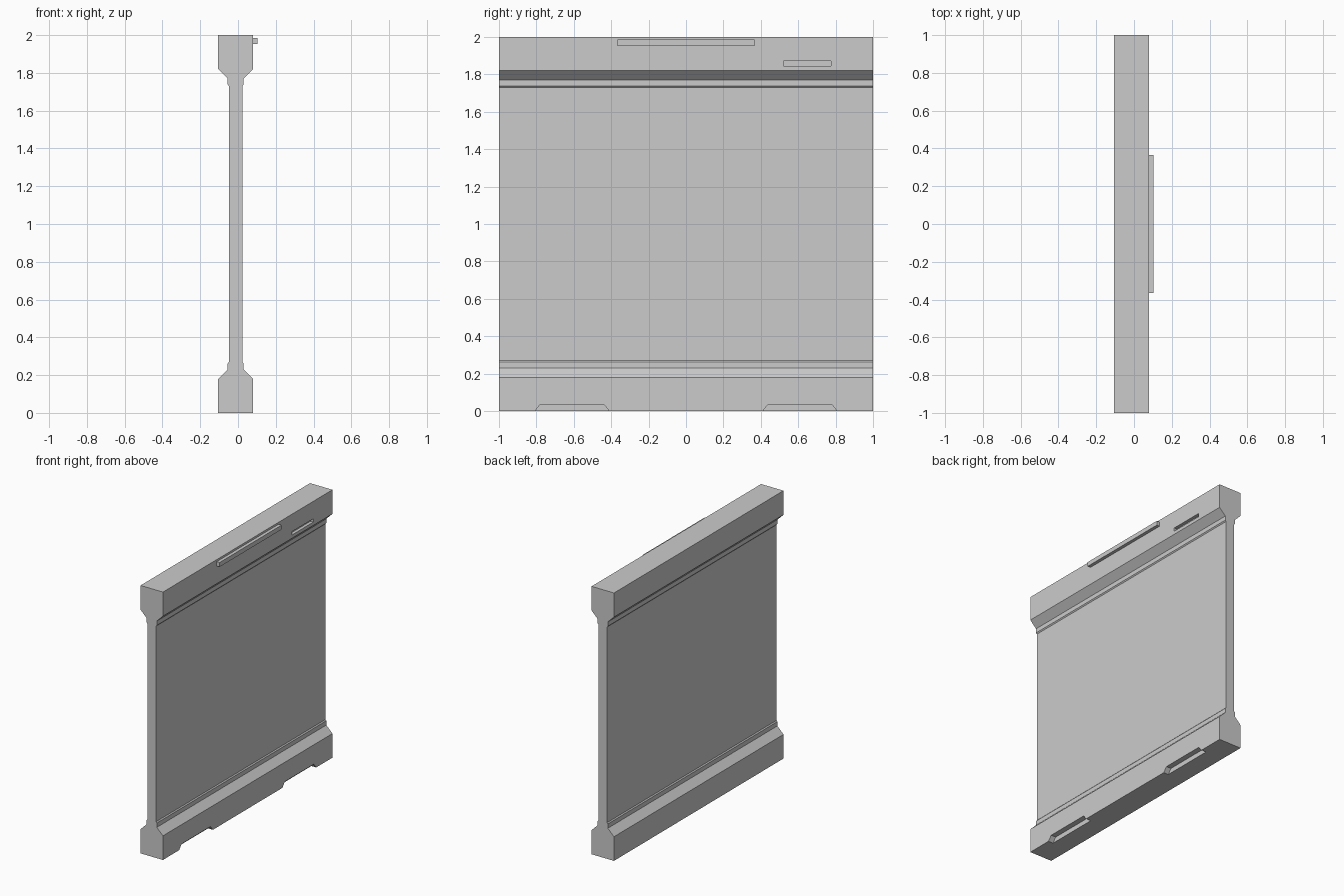
import bpy, bmesh

if "Cube" in bpy.data.objects:
    bpy.data.objects.remove(bpy.data.objects["Cube"])

CX = -0.0125            # centre plane of the panel body
FACE = 0.08             # outer +x face of the rails


def prism(name, points, to_3d, start, end):
    """Extrude a 2D outline between start and end along the remaining axis."""
    bm = bmesh.new()
    low = [bm.verts.new(to_3d(p, start)) for p in points]
    high = [bm.verts.new(to_3d(p, end)) for p in points]
    bm.faces.new(low)
    bm.faces.new(high)
    n = len(points)
    for i in range(n):
        j = (i + 1) % n
        bm.faces.new((low[i], low[j], high[j], high[i]))
    bmesh.ops.recalc_face_normals(bm, faces=bm.faces)
    mesh = bpy.data.meshes.new(name)
    bm.to_mesh(mesh)
    bm.free()
    obj = bpy.data.objects.new(name, mesh)
    bpy.context.collection.objects.link(obj)
    return obj


def along_y(p, d):
    return (p[0], d, p[1])


def along_x(p, d):
    return (d, p[0], p[1])


def cut(target, cutter):
    mod = target.modifiers.new(cutter.name, 'BOOLEAN')
    mod.operation = 'DIFFERENCE'
    mod.solver = 'EXACT'
    mod.object = cutter
    cutter.hide_render = True
    cutter.display_type = 'WIRE'
    cutter.hide_set(True)


# Wall panel: I-shaped section, mirrored top to bottom and side to side
quarter = [(0.0925, 0.0), (0.0925, 0.18), (0.042, 0.23), (0.042, 0.262), (0.035, 0.27)]
half = quarter + [(w, 2 - z) for w, z in reversed(quarter)]
section = [(CX + w, z) for w, z in half] + [(CX - w, z) for w, z in reversed(half)]
panel = prism("wall_panel", section, along_y, -1, 1)

# Shallow trapezoid notches under the bottom rail
for name, s in (("notch_left_cutter", -1), ("notch_right_cutter", 1)):
    outline = [(s * 0.832, -0.03), (s * 0.78, 0.035), (s * 0.438, 0.035), (s * 0.386, -0.03)]
    cut(panel, prism(name, outline, along_x, FACE - 0.04, FACE + 0.05))

# Narrow slot in the top rail
slot = [(0.52, 1.845), (0.775, 1.845), (0.775, 1.87), (0.52, 1.87)]
cut(panel, prism("slot_cutter", slot, along_x, FACE - 0.023, FACE + 0.05))

# Raised bar on the top rail
bar = [(-0.365, 1.952), (0.365, 1.952), (0.365, 1.985), (-0.365, 1.985)]
prism("light_bar", bar, along_x, FACE - 0.005, 0.104)
